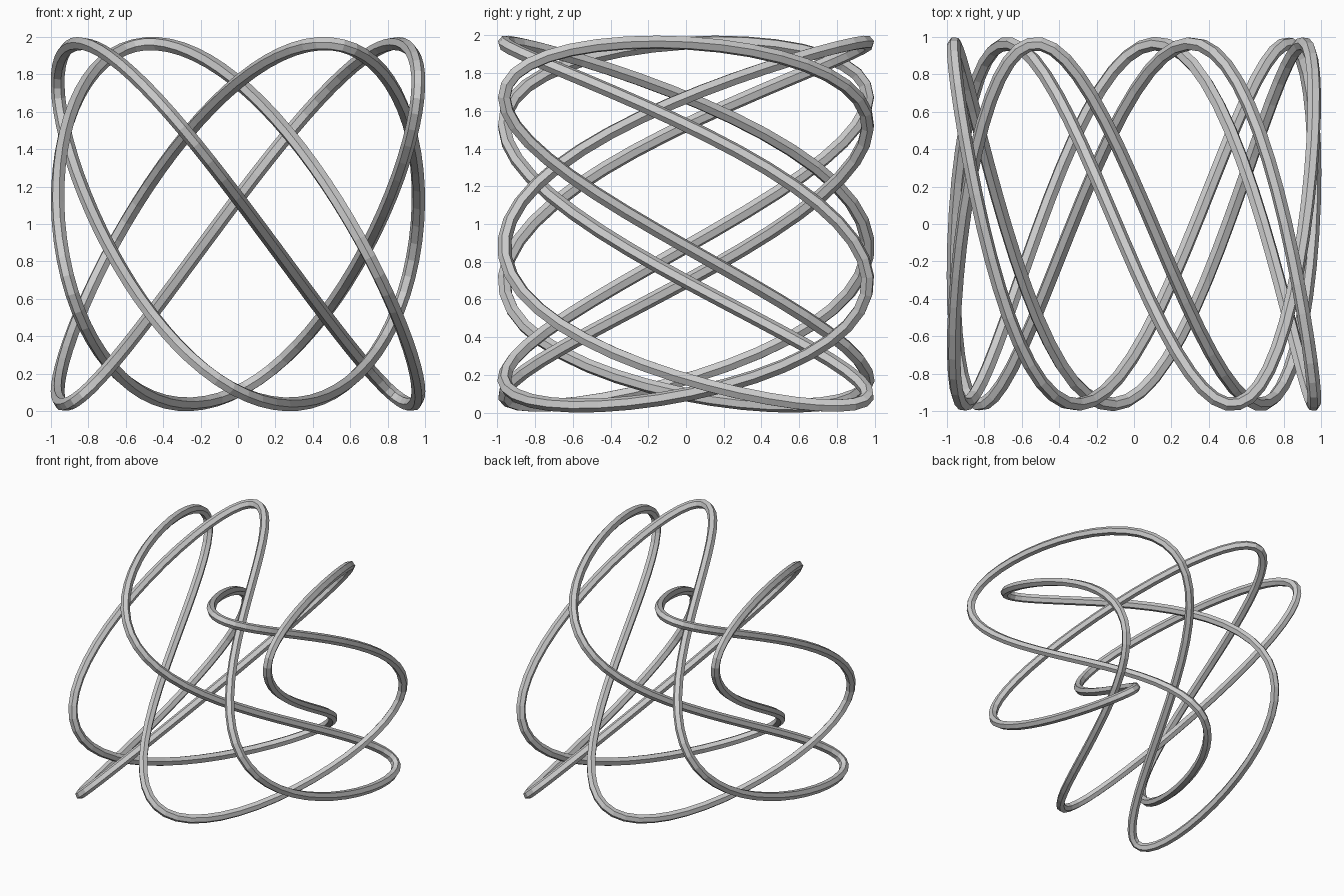
import bpy
from math import cos, pi

if "Cube" in bpy.data.objects:
    bpy.data.objects.remove(bpy.data.objects["Cube"])

# Closed knot: each axis is a cosine with its own frequency and phase
AMP, RADIUS, SEGMENTS = 0.964, 0.037, 250

curve = bpy.data.curves.new("knot_tube", "CURVE")
curve.dimensions = "3D"
curve.twist_mode = "MINIMUM"
curve.bevel_depth = RADIUS
curve.bevel_resolution = 1          # six-sided tube

spline = curve.splines.new("POLY")
spline.points.add(SEGMENTS - 1)
spline.use_cyclic_u = True
spline.use_smooth = False
for i, p in enumerate(spline.points):
    t = 2 * pi * i / SEGMENTS
    p.co = (AMP * cos(3 * t + 0.1),
            -AMP * cos(7 * t),
            1 + AMP * cos(4 * t + 0.8), 1)

# Turn the tube into a flat-shaded mesh
knot = bpy.data.objects.new("knot_tube", curve)
bpy.context.collection.objects.link(knot)
bpy.context.view_layer.objects.active = knot
knot.select_set(True)
bpy.ops.object.convert(target="MESH")
bpy.ops.object.shade_flat()

# Rest the knot on the ground
mesh = bpy.context.object.data
low = min(v.co.z for v in mesh.vertices)
for v in mesh.vertices:
    v.co.z -= low
